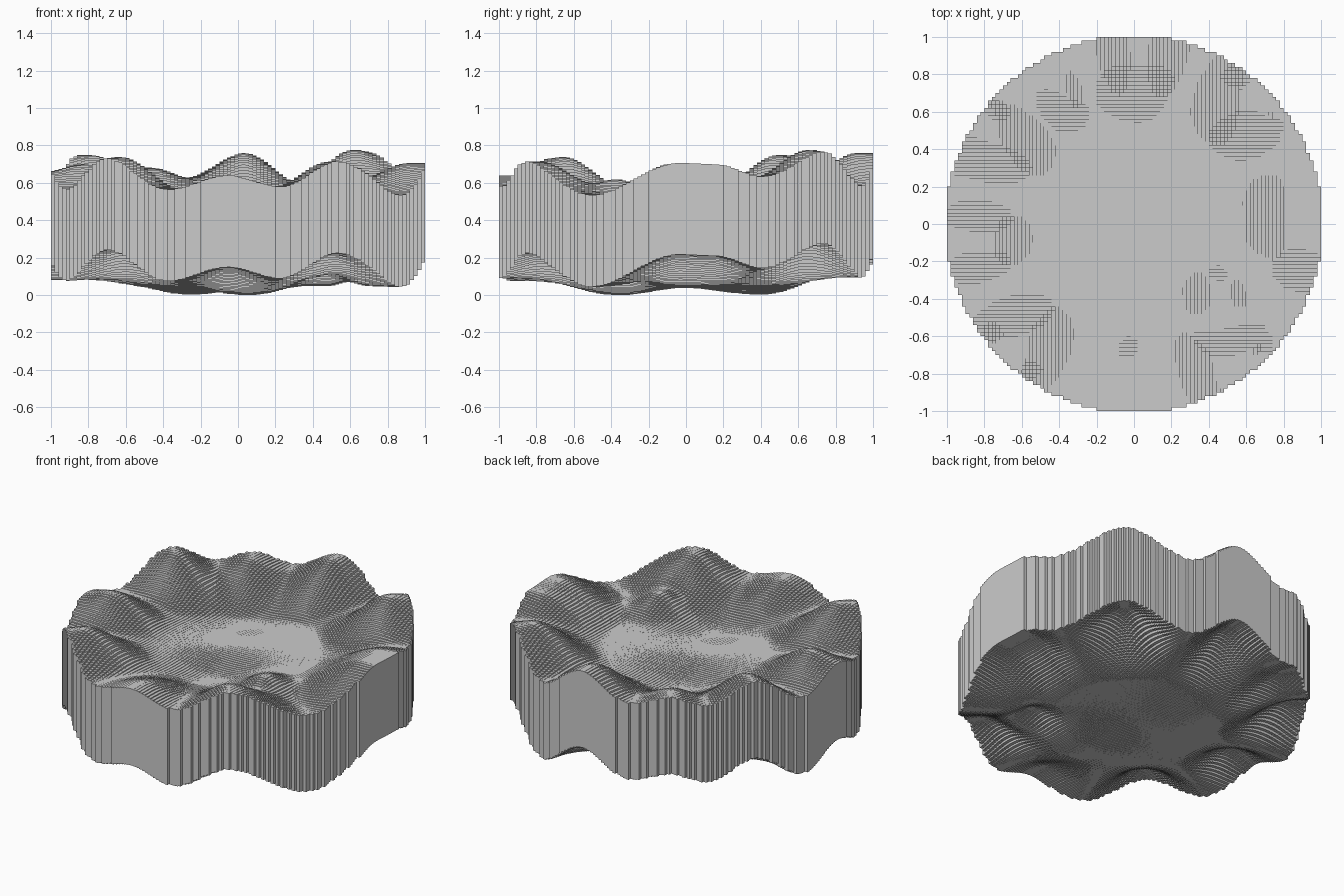
import bpy
import bmesh
import math

if "Cube" in bpy.data.objects:
    bpy.data.objects.remove(bpy.data.objects["Cube"])

CELL = 0.02        # column width
N = 50             # columns per half side
THICK = 0.49       # column length

# Rim wave: (angle in degrees, lift of the rim)
RIM = [(-2, .222), (9, .215), (24, .15), (47, .265), (69, .10), (88, .275),
       (106, .145), (120, .20), (132, .15), (148, .265), (168, .085), (186, .165),
       (204, .08), (226, .235), (248, .08), (267, .155), (283, .095), (302, .23),
       (330, .05), (358, .222)]

# Small inner mounds and hollows: (x, y, lift, radius)
BUMPS = [(-.25, .40, -.045, .20), (.05, -.35, -.05, .18), (.45, -.36, .08, .10),
         (.42, -.56, -.03, .08), (-.76, -.10, .07, .13), (0, .05, .01, .2),
         (.60, .63, .03, .12), (-.60, -.65, .02, .12), (-.1, .1, -.01, .2)]


def smooth(t):
    t = min(max(t, 0), 1)
    return t * t * (3 - 2 * t)


def rim_lift(angle):
    angle = (angle + 2) % 360 - 2
    for (a0, h0), (a1, h1) in zip(RIM, RIM[1:]):
        if a0 <= angle <= a1:
            return h0 + (h1 - h0) * smooth((angle - a0) / (a1 - a0))
    return RIM[0][1]


def lift(x, y):
    r = math.hypot(x, y)
    h = .055 + (rim_lift(math.degrees(math.atan2(y, x))) - .055) * smooth((r - .48) / .44)
    for bx, by, amount, size in BUMPS:
        h += amount * math.exp(-((x - bx) ** 2 + (y - by) ** 2) / (2 * size * size))
    return max(h, 0)


# Heights of every column inside the disc
cols = {}
for i in range(-N, N):
    for j in range(-N, N):
        x, y = (i + .5) * CELL, (j + .5) * CELL
        if x * x + y * y < 1.017:
            cols[i, j] = lift(x, y)
low = min(cols.values())
cols = {k: h - low for k, h in cols.items()}

bm = bmesh.new()


def quad(*pts):
    bm.faces.new([bm.verts.new(p) for p in pts])


for (i, j), h in cols.items():
    x0, y0 = i * CELL, j * CELL
    x1, y1 = x0 + CELL, y0 + CELL
    top = h + THICK
    # column caps
    quad((x0, y0, top), (x1, y0, top), (x1, y1, top), (x0, y1, top))
    quad((x0, y1, h), (x1, y1, h), (x1, y0, h), (x0, y0, h))
    # exposed column walls
    for di, dj, a, b in ((1, 0, (x1, y0), (x1, y1)), (-1, 0, (x0, y1), (x0, y0)),
                         (0, 1, (x1, y1), (x0, y1)), (0, -1, (x0, y0), (x1, y0))):
        other = cols.get((i + di, j + dj))
        if other is None:
            z0, z1 = h, top
        elif other < h - 1e-6:
            z0, z1 = other + THICK, top
        elif other > h + 1e-6:
            z0, z1 = h, other
        else:
            continue
        quad((*a, z0), (*b, z0), (*b, z1), (*a, z1))

bmesh.ops.remove_doubles(bm, verts=bm.verts, dist=1e-5)
mesh = bpy.data.meshes.new("wavy_column_disc")
bm.to_mesh(mesh)
bm.free()
disc = bpy.data.objects.new("wavy_column_disc", mesh)
bpy.context.collection.objects.link(disc)
